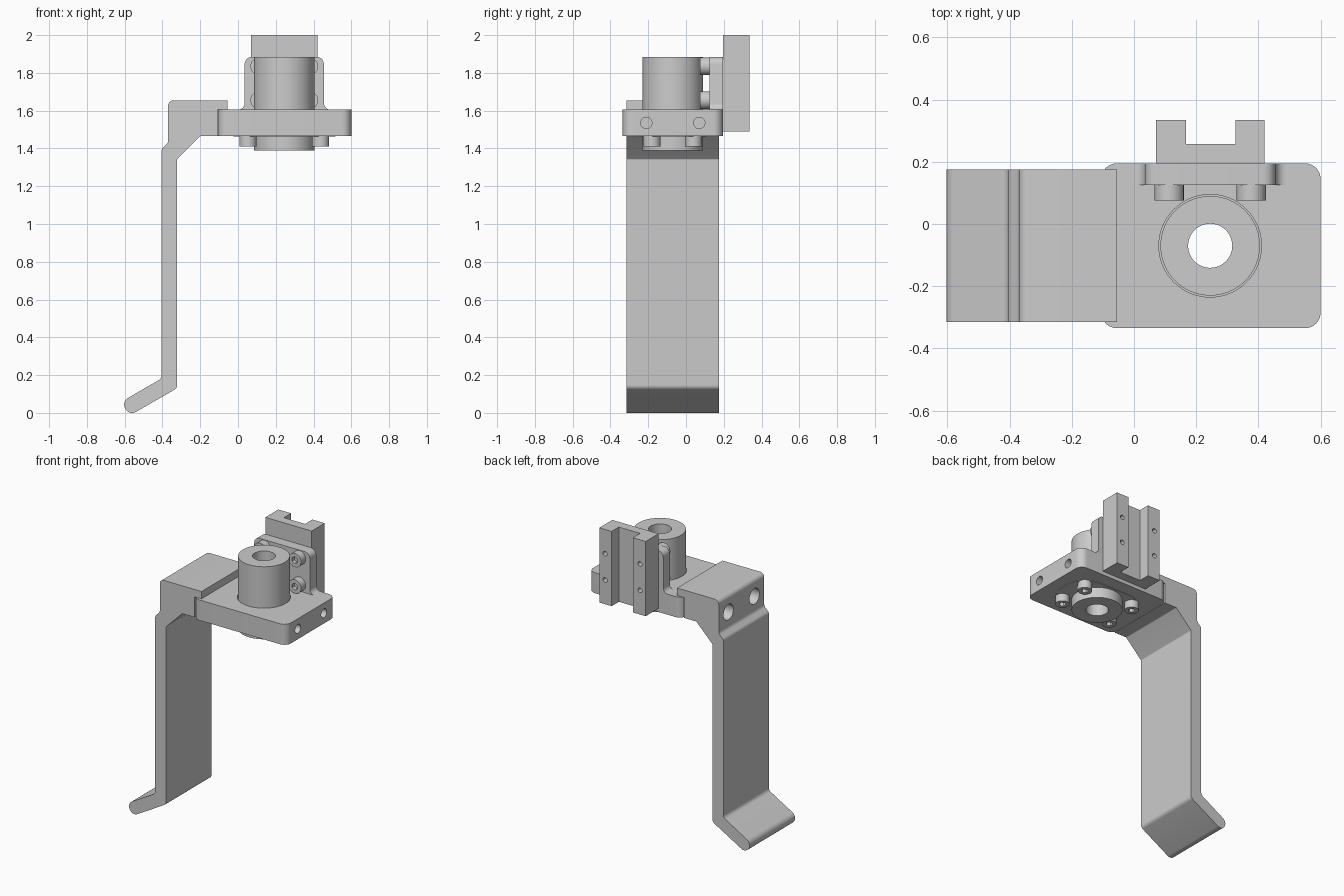
import bpy, bmesh, math
from mathutils import Vector, Matrix

if "Cube" in bpy.data.objects:
    bpy.data.objects.remove(bpy.data.objects["Cube"], do_unlink=True)

SHADE = (0.604, 0.604, 0.604, 1)
grey = bpy.data.materials.new("plain grey")
grey.use_nodes = True
grey.diffuse_color = SHADE
grey.node_tree.nodes["Principled BSDF"].inputs["Base Color"].default_value = SHADE

# Rotations taking local z to each world axis
AXES = {"x": Matrix.Rotation(math.pi / 2, 4, "Y"),
        "y": Matrix.Rotation(-math.pi / 2, 4, "X"),
        "z": Matrix.Identity(4)}


def finish(name, bm):
    bmesh.ops.recalc_face_normals(bm, faces=bm.faces)
    mesh = bpy.data.meshes.new(name)
    bm.to_mesh(mesh)
    bm.free()
    mesh.materials.append(grey)
    obj = bpy.data.objects.new(name, mesh)
    bpy.context.collection.objects.link(obj)
    return obj


def select(obj):
    bpy.ops.object.select_all(action="DESELECT")
    obj.select_set(True)
    bpy.context.view_layer.objects.active = obj


def smooth(obj):
    select(obj)
    bpy.ops.object.shade_smooth_by_angle(angle=math.radians(30))


def cylinder(name, centre, radius, length, axis, sides=48):
    """Cylinder centred on a point, along a world axis."""
    bm = bmesh.new()
    bmesh.ops.create_cone(bm, cap_ends=True, segments=sides, radius1=radius,
                          radius2=radius, depth=length,
                          matrix=Matrix.Translation(centre) @ AXES[axis])
    return finish(name, bm)


def cut(obj, cutters):
    for cutter in cutters:
        cutter.hide_render = True
        mod = obj.modifiers.new("cut", "BOOLEAN")
        mod.operation = "DIFFERENCE"
        mod.solver = "EXACT"
        mod.object = cutter
        select(obj)
        bpy.ops.object.modifier_apply(modifier=mod.name)
        bpy.data.objects.remove(cutter, do_unlink=True)
    return obj


def rounded(corners, steps=8):
    """Outline from (u, v, radius) corners, each rounded by an arc."""
    out = []
    for i, (u, v, r) in enumerate(corners):
        p = Vector((u, v, 0))
        if r == 0:
            out.append(p)
            continue
        a = (Vector((*corners[i - 1][:2], 0)) - p).normalized()
        b = (Vector((*corners[(i + 1) % len(corners)][:2], 0)) - p).normalized()
        half = a.angle(b) / 2
        to_centre = (a + b).normalized() * r / math.sin(half)
        start = (a * r / math.tan(half) - to_centre).normalized()
        end = (b * r / math.tan(half) - to_centre).normalized()
        out += [p + to_centre + start.slerp(end, k / steps) * r for k in range(steps + 1)]
    return out


def prism(name, corners, low, high, axis):
    """Extrude an outline along y (u=x, v=z) or z (u=x, v=y)."""
    place = (lambda p: (p.x, low, p.y)) if axis == "y" else (lambda p: (p.x, p.y, low))
    bm = bmesh.new()
    face = bm.faces.new([bm.verts.new(place(p)) for p in rounded(corners)])
    ext = bmesh.ops.extrude_face_region(bm, geom=[face], use_keep_orig=True)
    move = Vector((0, high - low, 0)) if axis == "y" else Vector((0, 0, high - low))
    bmesh.ops.translate(bm, vec=move,
                        verts=[v for v in ext["geom"] if isinstance(v, bmesh.types.BMVert)])
    return finish(name, bm)


def box_corners(x0, x1, y0, y1, r):
    return [(x0, y0, r), (x1, y0, r), (x1, y1, r), (x0, y1, r)]


def socket_screw(name, centre, radius, length, axis, side):
    """Screw head with a hexagonal socket on its outer end."""
    head = cylinder(name, centre, radius, length, axis, 32)
    tip = Vector(centre) + AXES[axis].to_3x3() @ Vector((0, 0, side * length / 2))
    smooth(cut(head, [cylinder("socket", tip, radius * 0.5, length, axis, 6)]))


CX, CY = 0.245, -0.07       # tube axis
BOLT_Y = (CY - 0.14, CY + 0.14)

# Bent arm with its mounting block and counterbored holes
arm = prism("arm", [
    (-0.055, 1.655, 0), (-0.37, 1.655, 0.03), (-0.37, 1.43, 0.03), (-0.405, 1.395, 0.03),
    (-0.405, 0.182, 0.03), (-0.617, 0.059, 0.04), (-0.575, -0.015, 0.04),
    (-0.322, 0.131, 0.03), (-0.322, 1.343, 0.01), (-0.2, 1.465, 0.01),
    (-0.107, 1.465, 0), (-0.107, 1.605, 0), (-0.055, 1.605, 0)], -0.315, 0.175, "y")
smooth(cut(arm, [cylinder("bore", (-0.35, y, 1.535), 0.053, 0.3, "x") for y in BOLT_Y]))

# Base plate with a clearance hole and threaded side holes
plate = prism("base_plate", box_corners(-0.105, 0.6, -0.335, 0.195, 0.05), 1.465, 1.605, "z")
side_holes = [cylinder("bore", (0.6, y, 1.535), 0.03, 0.3, "x", 32) for y in BOLT_Y]
smooth(cut(plate, [cylinder("bore", (CX, CY, 1.535), 0.165, 0.3, "z", 64)] + side_holes))

# Bearing tube and flange
tube = cylinder("bearing_tube", (CX, CY, 1.6375), 0.16, 0.495, "z", 64)
smooth(cut(tube, [cylinder("bore", (CX, CY, 1.64), 0.071, 0.8, "z")]))
flange = prism("bearing_flange", box_corners(CX - 0.27, CX + 0.27, CY - 0.175, CY + 0.175, 0.15),
               1.462, 1.49, "z")
smooth(cut(flange, [cylinder("bore", (CX, CY, 1.48), 0.15, 0.2, "z")]))
for sx in (-1, 1):
    for sy in (-1, 1):
        socket_screw("flange_screw", (CX + sx * 0.192, CY + sy * 0.11, 1.437), 0.045, 0.056, "z", -1)

# Upright bracket with flared foot
upright = prism("upright_bracket", [
    (0, 1.6, 0), (0.49, 1.6, 0), (0.49, 1.605, 0), (0.455, 1.605, 0.034), (0.455, 1.885, 0.04),
    (0.035, 1.885, 0.04), (0.035, 1.605, 0.034), (0, 1.605, 0)], 0.125, 0.195, "y")
smooth(upright)

# Channel-shaped slide block with screw holes
slide = prism("slide_block", [
    (0.07, 0.195, 0), (0.42, 0.195, 0), (0.42, 0.335, 0), (0.327, 0.335, 0),
    (0.327, 0.257, 0), (0.167, 0.257, 0), (0.167, 0.335, 0), (0.07, 0.335, 0)], 1.49, 2.0, "z")
spots = [(x, z) for x in (0.113, 0.377) for z in (1.655, 1.835)]
smooth(cut(slide, [cylinder("bore", (x, 0.335, z), 0.016, 0.2, "y", 24) for x, z in spots]))
for x, z in spots:
    socket_screw("bracket_screw", (x, 0.101, z), 0.047, 0.052, "y", -1)
